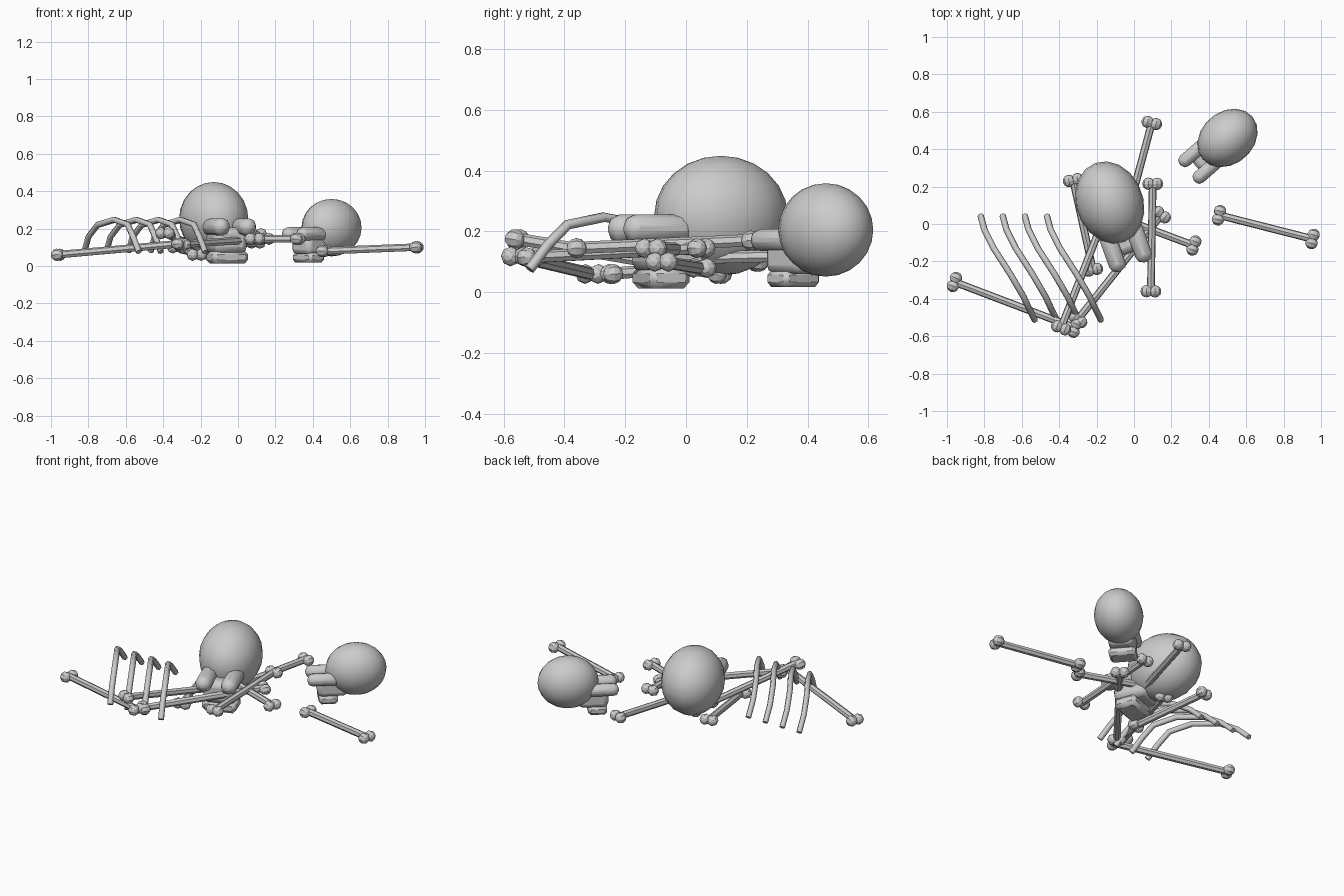
import bpy, math
from mathutils import Vector, Matrix

if "Cube" in bpy.data.objects:
    bpy.data.objects.remove(bpy.data.objects["Cube"])


def smooth(ob, angle=40):
    bpy.ops.object.select_all(action='DESELECT')
    ob.select_set(True)
    bpy.context.view_layer.objects.active = ob
    bpy.ops.object.shade_smooth_by_angle(angle=math.radians(angle))


def ball(name, loc, radius, seg, rings):
    bpy.ops.mesh.primitive_uv_sphere_add(segments=seg, ring_count=rings, radius=radius, location=loc)
    ob = bpy.context.object
    ob.name = name
    return ob


def block(name, frame, loc, size, bevel, segments):
    # Rounded box, placed in the local frame of a skull
    bpy.ops.mesh.primitive_cube_add(size=1)
    ob = bpy.context.object
    ob.name = name
    ob.data.transform(Matrix.Diagonal((*size, 1)))
    ob.matrix_world = frame @ Matrix.Translation(loc)
    mod = ob.modifiers.new("round", 'BEVEL')
    mod.width = bevel
    mod.segments = segments
    smooth(ob)
    return ob


def skull(name, center, yaw, scale):
    frame = (Matrix.Translation(center) @ Matrix.Rotation(math.radians(yaw), 4, 'Z')
             @ Matrix.Scale(scale, 4))
    # Cranium
    cranium = ball(name + "_cranium", (0, 0, 0), 1, 18, 12)
    cranium.data.transform(Matrix.Diagonal((0.18, 0.225, 0.197, 1)))
    cranium.matrix_world = frame
    smooth(cranium, 60)
    # Face and jaw
    block(name + "_face", frame, (0, -0.18, -0.115), (0.19, 0.22, 0.14), 0.035, 2)
    block(name + "_jaw", frame, (0, -0.21, -0.205), (0.20, 0.14, 0.07), 0.02, 1)
    # Cheekbones
    for side, tag in ((-1, "left"), (1, "right")):
        block(f"{name}_cheek_{tag}", frame, (side * 0.075, -0.245, -0.043),
              (0.092, 0.24, 0.092), 0.038, 2)


def bone(name, a, b):
    a, b = Vector(a), Vector(b)
    d = b - a
    # Shaft
    bpy.ops.mesh.primitive_cylinder_add(vertices=7, radius=0.021, depth=d.length,
                                        location=(a + b) / 2)
    shaft = bpy.context.object
    shaft.name = name + "_shaft"
    shaft.rotation_euler = d.to_track_quat('Z', 'Y').to_euler()
    # Paired knobs on both ends
    across = Vector((-d.y, d.x, 0)).normalized() * 0.023
    for i, end in enumerate((a, b)):
        for j, s in enumerate((-1, 1)):
            knob = ball(f"{name}_knob_{i}{j}", end + across * s, 0.033, 8, 6)
            knob.rotation_euler = shaft.rotation_euler


def rib(name, offset):
    pts = [(-0.82, 0.045, 0.08), (-0.80, -0.03, 0.155), (-0.75, -0.13, 0.22),
           (-0.66, -0.27, 0.247), (-0.59, -0.39, 0.222), (-0.56, -0.455, 0.155),
           (-0.53, -0.515, 0.075)]
    cu = bpy.data.curves.new(name, 'CURVE')
    cu.dimensions = '3D'
    cu.bevel_depth = 0.017
    cu.bevel_resolution = 1
    cu.use_fill_caps = True
    sp = cu.splines.new('POLY')
    sp.points.add(len(pts) - 1)
    for p, (x, y, z) in zip(sp.points, pts):
        p.co = (x + offset, y, z, 1)
    ob = bpy.data.objects.new(name, cu)
    bpy.context.collection.objects.link(ob)


skull("large_skull", (-0.13, 0.115, 0.252), 20, 1.0)
skull("small_skull", (0.50, 0.46, 0.205), -49, 0.78)

# Scattered long bones
bones = [
    ((-0.96, -0.31, 0.06), (-0.315, -0.555, 0.118)),
    ((-0.39, -0.555, 0.175), (-0.13, 0.11, 0.06)),
    ((-0.30, -0.51, 0.115), (0.147, 0.05, 0.145)),
    ((-0.325, 0.235, 0.10), (-0.22, -0.245, 0.06)),
    ((0.09, -0.36, 0.145), (0.10, 0.215, 0.17)),
    ((0.095, 0.54, 0.125), (-0.06, -0.04, 0.11)),
    ((0.32, -0.115, 0.145), (-0.20, 0.08, 0.14)),
    ((0.455, 0.047, 0.08), (0.955, -0.08, 0.10)),
]
for n, (a, b) in enumerate(bones):
    bone(f"long_bone_{n + 1}", a, b)

# Row of ribs
for n in range(4):
    rib(f"rib_{n + 1}", n * 0.118)
